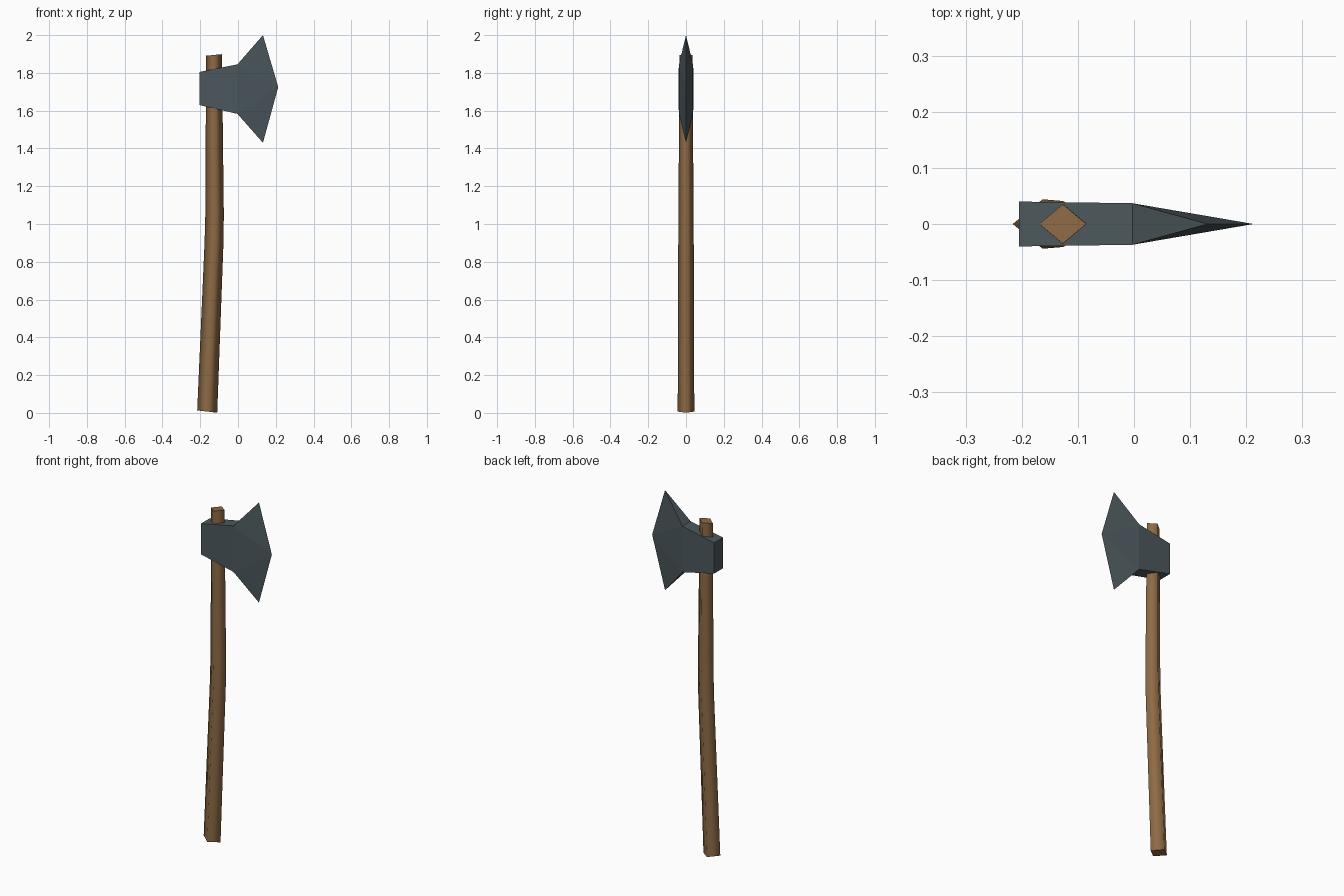
import bpy

if "Cube" in bpy.data.objects:
    bpy.data.objects.remove(bpy.data.objects["Cube"])


def material(name, rgb):
    m = bpy.data.materials.new(name)
    m.diffuse_color = (*rgb, 1.0)
    m.use_nodes = True
    m.node_tree.nodes["Principled BSDF"].inputs["Base Color"].default_value = m.diffuse_color
    return m


def add_mesh(name, verts, faces, mat):
    me = bpy.data.meshes.new(name)
    me.from_pydata(verts, [], faces)
    me.materials.append(mat)
    ob = bpy.data.objects.new(name, me)
    bpy.context.collection.objects.link(ob)
    return ob


wood = material("brown wood", (0.27, 0.145, 0.06))
steel = material("dark steel", (0.072, 0.097, 0.108))

# Handle: diamond section lofted along a gently bent path
# (centre x, centre z, half width x, half width y, end tilt in z)
rings = [
    (-0.163, 0.007, 0.053, 0.044, -0.006),
    (-0.127, 0.90, 0.050, 0.041, -0.002),
    (-0.124, 1.05, 0.049, 0.040, 0.0),
    (-0.127, 1.895, 0.042, 0.035, 0.004),
]
verts = []
for x, z, hx, hy, t in rings:
    verts += [(x - hx, 0, z - t), (x, -hy, z), (x + hx, 0, z + t), (x, hy, z)]
faces = []
for r in range(len(rings) - 1):
    a, b = r * 4, r * 4 + 4
    for i in range(4):
        j = (i + 1) % 4
        faces.append((a + i, a + j, b + j, b + i))
sides = len(faces)
last = len(verts) - 4
faces += [(3, 2, 1, 0), (last, last + 1, last + 2, last + 3)]
handle = add_mesh("handle", verts, faces, wood)
# Rounded shading on the sides, flat ends
for p in handle.data.polygons:
    p.use_smooth = p.index < sides

# Axe head: thick poll and cheeks tapering to a flared cutting edge
def cheek(s):
    return [(-0.205, s * 0.040, 1.63), (-0.205, s * 0.040, 1.805),
            (-0.003, s * 0.037, 1.583), (-0.003, s * 0.037, 1.845)]


edge = [(0.132, 0, 1.43), (0.213, 0, 1.725), (0.132, 0, 2.0)]
front, back = (0, 1, 2, 3), (4, 5, 6, 7)
LOW, TIP, HIGH = 8, 9, 10
faces = []
for (pb, pt, nb, nt), flip in ((front, False), (back, True)):
    side = [(pb, nb, nt, pt), (nb, LOW, TIP), (nb, TIP, nt), (nt, TIP, HIGH)]
    faces += [f[::-1] if flip else f for f in side]
faces += [
    (0, 1, 5, 4),               # poll
    (1, 3, 7, 5), (3, HIGH, 7),  # top
    (0, 4, 6, 2), (2, 6, LOW),   # underside
]
add_mesh("axe_head", cheek(-1) + cheek(1) + edge, faces, steel)
